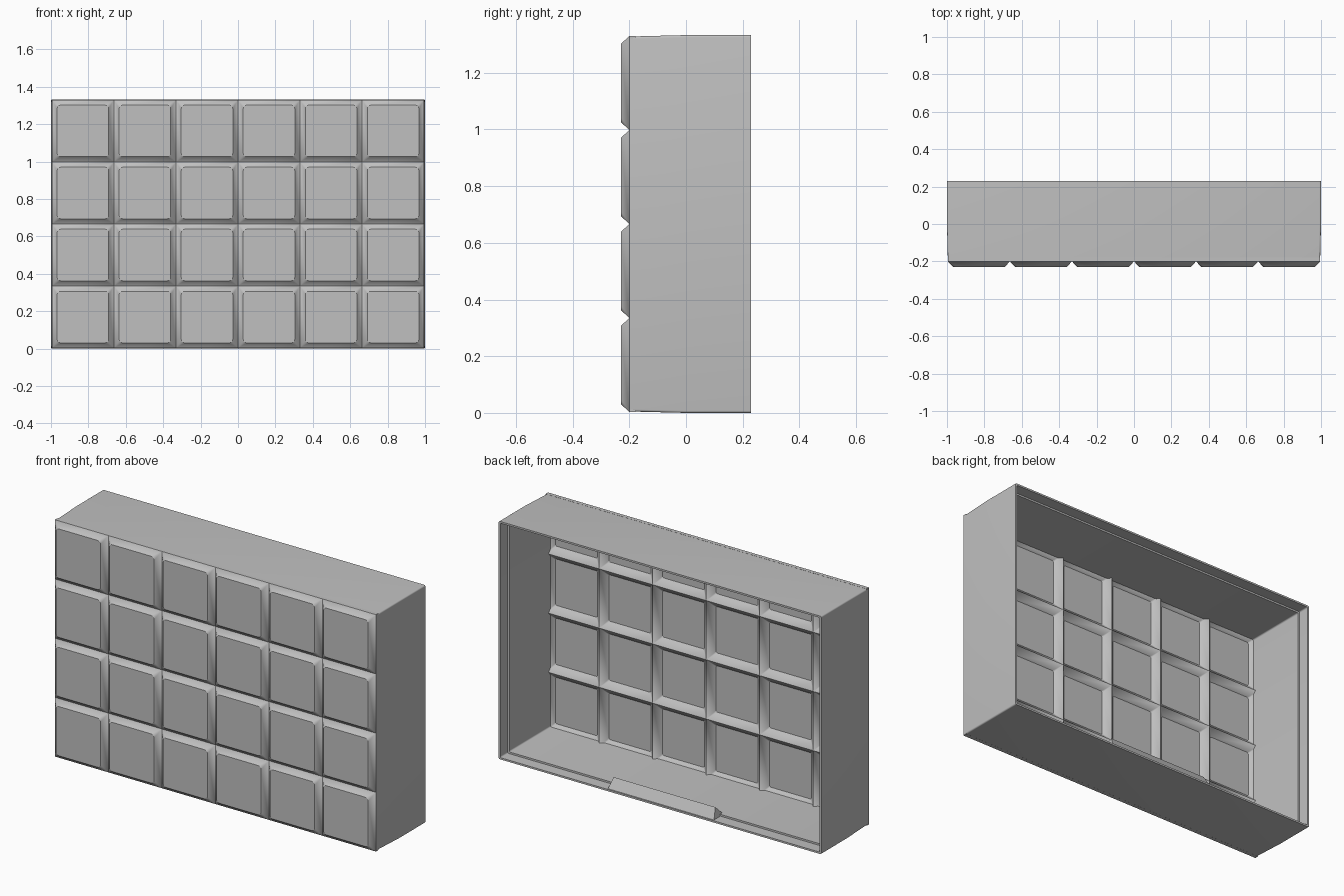
import bpy, bmesh, math

cube = bpy.data.objects.get("Cube")
if cube:
    bpy.data.objects.remove(cube, do_unlink=True)

GREY = (0.53, 0.53, 0.53, 1)
mat = bpy.data.materials.new("plain grey")
mat.use_nodes = True
mat.diffuse_color = GREY
mat.node_tree.nodes["Principled BSDF"].inputs["Base Color"].default_value = GREY

HEIGHT = 1.333
MID = HEIGHT / 2
COLS, ROWS = 6, 4
PITCH = 1.99 / COLS
FRONT, GROOVE, BACK = -0.23, -0.2, 0.23


def ring(bm, cx, cz, hx, hz, r, y, steps=4):
    """Rounded rectangle of vertices standing in the xz plane."""
    verts = []
    for i, (sx, sz) in enumerate(((1, 1), (-1, 1), (-1, -1), (1, -1))):
        for k in range(steps + 1):
            a = math.pi / 2 * (i + k / steps)
            verts.append(bm.verts.new((cx + sx * (hx - r) + r * math.cos(a), y,
                                       cz + sz * (hz - r) + r * math.sin(a))))
    return verts


def bridge(bm, a, b):
    n = len(a)
    for i in range(n):
        j = (i + 1) % n
        bm.faces.new((a[i], a[j], b[j], b[i]))


def finish(bm, name):
    bmesh.ops.recalc_face_normals(bm, faces=bm.faces)
    mesh = bpy.data.meshes.new(name)
    bm.to_mesh(mesh)
    bm.free()
    mesh.materials.append(mat)
    obj = bpy.data.objects.new(name, mesh)
    bpy.context.collection.objects.link(obj)
    bpy.ops.object.select_all(action='DESELECT')
    obj.select_set(True)
    bpy.context.view_layer.objects.active = obj
    bpy.ops.object.shade_smooth_by_angle(angle=math.radians(30))
    return obj


# Front panel: hollow raised squares whose sloped edges form the grooves
bm = bmesh.new()
half = PITCH / 2
# (y, inset, corner radius) from the inside floor round to the front face
profile = ((-0.215, 0.036, 0.008), (-0.179, 0, 0), (GROOVE, 0, 0), (FRONT, 0.028, 0.018))
for col in range(COLS):
    for row in range(ROWS):
        cx = (col - (COLS - 1) / 2) * PITCH
        cz = MID + (row - (ROWS - 1) / 2) * PITCH
        rings = [ring(bm, cx, cz, half - inset, half - inset, r, y) for y, inset, r in profile]
        for a, b in zip(rings, rings[1:]):
            bridge(bm, a, b)
        bm.faces.new(rings[0])
        bm.faces.new(rings[-1])
        # Square corners collapse to single points, cell by cell
        bmesh.ops.remove_doubles(bm, verts=rings[1] + rings[2], dist=0.0001)
finish(bm, "front_panel")

# Side walls: slightly tapered sleeve with a thin stepped rim at the open back
bm = bmesh.new()
sections = ((GROOVE, 0.005), (0.0, 0.0), (BACK, 0.0), (BACK, 0.01), (0.165, 0.01), (0.165, 0.02), (GROOVE, 0.022))
rings = [ring(bm, 0, MID, 1 - d, MID - d, 0.008, y) for y, d in sections]
for a, b in zip(rings, rings[1:] + rings[:1]):
    bridge(bm, a, b)
finish(bm, "side_walls")

# Snap ridge: triangular bar on the bottom wall near the back
bm = bmesh.new()
ends = [[bm.verts.new((s * x, y, z)) for x, y, z in
         ((0.33, 0.225, 0.005), (0.315, 0.19, 0.066), (0.33, 0.13, 0.005))] for s in (-1, 1)]
bridge(bm, *ends)
for end in ends:
    bm.faces.new(end)
finish(bm, "snap_ridge")
